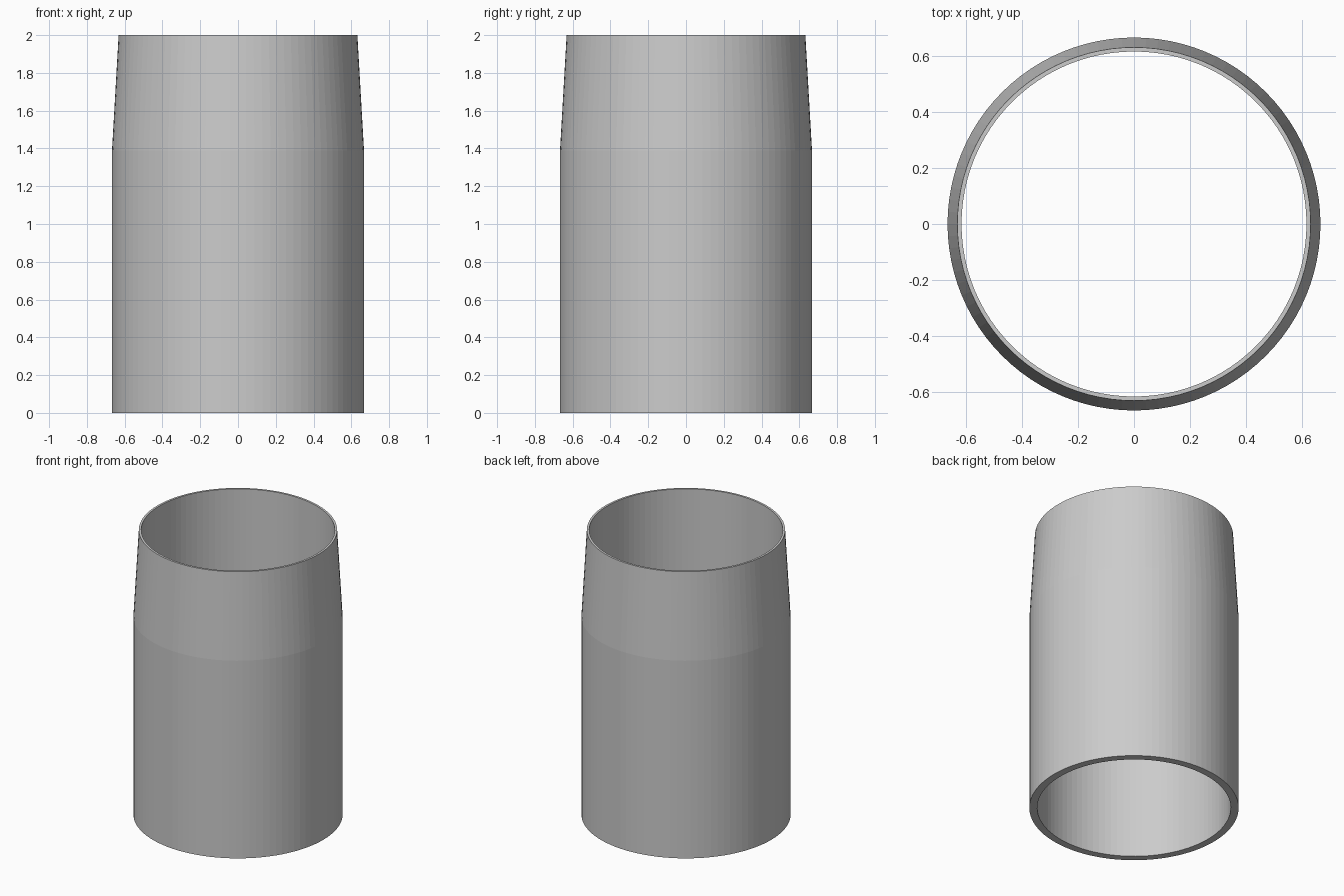
import bpy, bmesh, math

if "Cube" in bpy.data.objects:
    bpy.data.objects.remove(bpy.data.objects["Cube"])

SEGMENTS = 96

# Wall cross-section (radius, height): straight bore, outer wall tapering near the top
profile = [(0.617, 0.0), (0.667, 0.0), (0.667, 1.39), (0.632, 2.0), (0.617, 2.0)]

# Revolve the closed section around z
bm = bmesh.new()
rings = []
for i in range(SEGMENTS):
    a = 2 * math.pi * i / SEGMENTS
    rings.append([bm.verts.new((r * math.cos(a), r * math.sin(a), z)) for r, z in profile])

n = len(profile)
for i in range(SEGMENTS):
    cur, nxt = rings[i], rings[(i + 1) % SEGMENTS]
    for j in range(n):
        k = (j + 1) % n
        bm.faces.new((cur[j], nxt[j], nxt[k], cur[k]))
bmesh.ops.recalc_face_normals(bm, faces=bm.faces)

mesh = bpy.data.meshes.new("tapered_sleeve")
bm.to_mesh(mesh)
bm.free()
sleeve = bpy.data.objects.new("tapered_sleeve", mesh)
bpy.context.collection.objects.link(sleeve)
